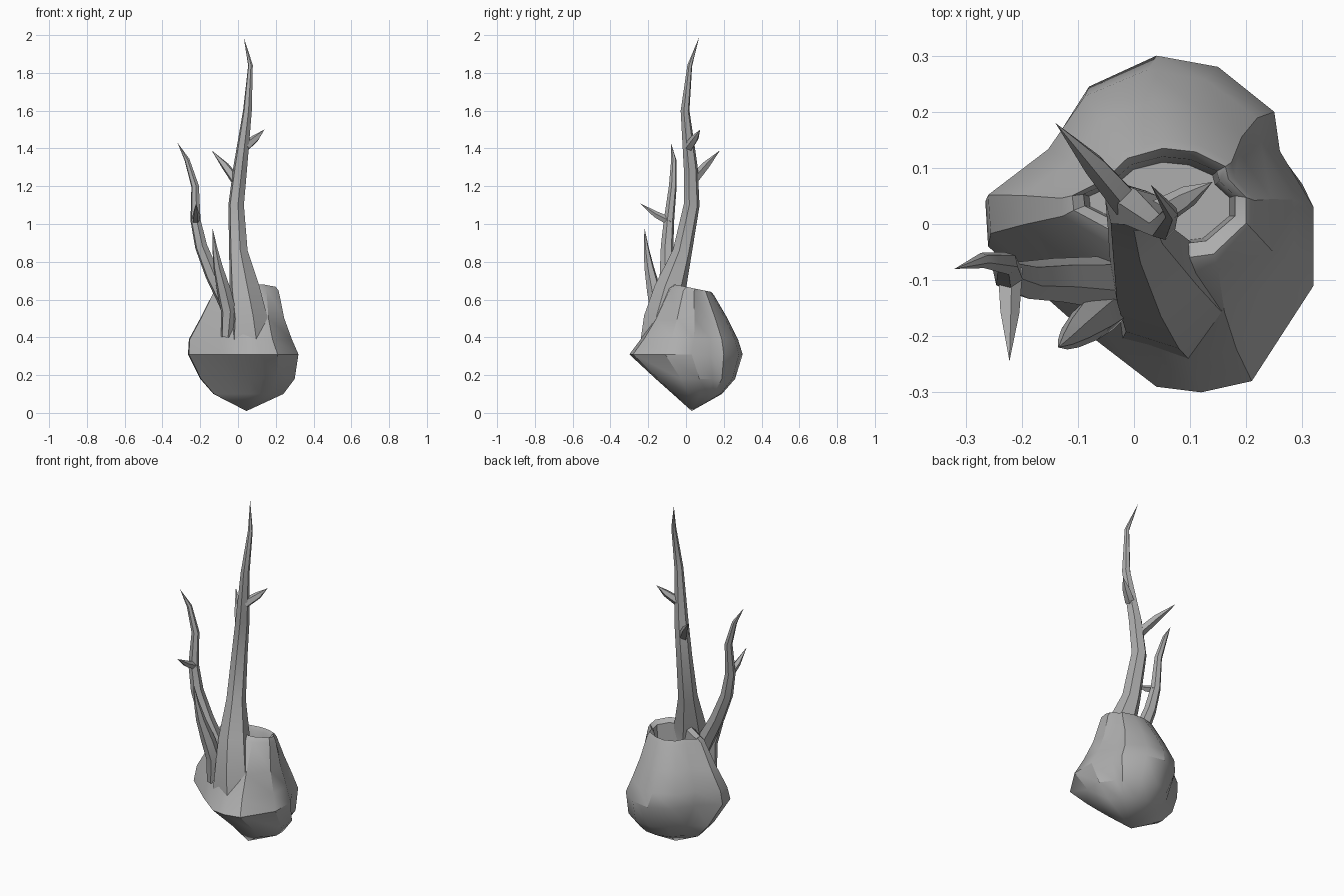
import bpy, bmesh, math
from mathutils import Vector

cube = bpy.data.objects.get("Cube")
if cube:
    bpy.data.objects.remove(cube)

grey = bpy.data.materials.new("plain_grey")
grey.use_nodes = True
colour = (0.42, 0.42, 0.42, 1)
grey.diffuse_color = colour
grey.node_tree.nodes["Principled BSDF"].inputs["Base Color"].default_value = colour


def loft(name, rings, start=None, end=None, angle=40):
    """Skin a list of rings, closing each end with a point or a flat cap."""
    bm = bmesh.new()
    loops = [[bm.verts.new(p) for p in ring] for ring in rings]
    n = len(loops[0])
    for a, b in zip(loops, loops[1:]):
        for i in range(n):
            j = (i + 1) % n
            bm.faces.new((a[i], a[j], b[j], b[i]))
    for loop, tip in ((loops[0], start), (loops[-1], end)):
        if tip is None:
            bm.faces.new(loop)
        else:
            v = bm.verts.new(tip)
            for i in range(n):
                bm.faces.new((loop[i], loop[(i + 1) % n], v))
    bmesh.ops.recalc_face_normals(bm, faces=bm.faces)
    mesh = bpy.data.meshes.new(name)
    bm.to_mesh(mesh)
    bm.free()
    mesh.materials.append(grey)
    ob = bpy.data.objects.new(name, mesh)
    bpy.context.collection.objects.link(ob)
    bpy.ops.object.select_all(action='DESELECT')
    ob.select_set(True)
    bpy.context.view_layer.objects.active = ob
    bpy.ops.object.shade_smooth_by_angle(angle=math.radians(angle))
    return ob


def shoot(name, path, tip, sides=6):
    """Tapered shoot: path holds (x, y, z, radius), ending in a sharp tip."""
    pts = [Vector(p[:3]) for p in path] + [Vector(tip)]
    rings = []
    for i, p in enumerate(path):
        axis = (pts[i + 1] - pts[max(i - 1, 0)]).normalized()
        side = axis.cross(Vector((0.3, 1, 0.1))).normalized()
        up = axis.cross(side)
        rings.append([pts[i] + p[3] * (side * math.cos(t) + up * math.sin(t))
                      for t in (math.tau * k / sides for k in range(sides))])
    return loft(name, rings, end=tip, angle=50)


# Bulb: one irregular outline fitted to the extents of each level
outline = [(0.32, 0.03), (0.32, -0.11), (0.21, -0.28), (0.12, -0.30),
           (0.04, -0.29), (-0.09, -0.19), (-0.26, -0.04), (-0.265, 0.04),
           (-0.15, 0.135), (-0.08, 0.245), (0.04, 0.30), (0.15, 0.28),
           (0.25, 0.2), (0.26, 0.13)]


def level(z, x0, x1, y0, y1, tilt=0):
    ring = []
    for x, y in outline:
        u, v = (x + 0.265) / 0.585, (y + 0.3) / 0.6
        ring.append((x0 + u * (x1 - x0), y0 + v * (y1 - y0), z + tilt * (0.5 - v)))
    return ring


bulb_levels = [
    level(0.10, -0.13, 0.24, -0.07, 0.19),
    level(0.18, -0.2, 0.30, -0.16, 0.26),
    level(0.31, -0.265, 0.32, -0.30, 0.30),
    level(0.39, -0.26, 0.285, -0.24, 0.275),
    level(0.50, -0.2, 0.245, -0.17, 0.22),
    level(0.64, -0.13, 0.215, -0.09, 0.15, 0.04),
    level(0.66, -0.11, 0.2, -0.06, 0.135, 0.04),
    level(0.64, -0.09, 0.18, -0.035, 0.12, 0.04),
    level(0.54, -0.08, 0.17, -0.03, 0.11),
]
loft("bulb", bulb_levels, start=(0.045, 0.03, 0.01), angle=32)

# Tall central stem with a flared foot
shoot("main_stem", [
    (0.07, -0.12, 0.38, 0.125), (0.06, -0.125, 0.50, 0.10),
    (0.035, -0.085, 0.65, 0.085), (0.002, -0.02, 0.85, 0.052),
    (-0.01, 0.03, 1.10, 0.043), (0.012, 0.025, 1.30, 0.038),
    (0.05, -0.005, 1.60, 0.024), (0.066, 0.02, 1.84, 0.013),
], (0.03, 0.07, 1.99))

# Slender side stem
shoot("side_stem", [
    (-0.02, -0.10, 0.50, 0.05), (-0.06, -0.105, 0.59, 0.048),
    (-0.135, -0.10, 0.73, 0.04), (-0.195, -0.10, 0.88, 0.034),
    (-0.225, -0.09, 1.02, 0.028), (-0.227, -0.07, 1.20, 0.021),
    (-0.27, -0.065, 1.34, 0.014),
], (-0.32, -0.08, 1.43))

# Short front sprout
shoot("front_sprout", [
    (-0.06, -0.15, 0.40, 0.03), (-0.05, -0.15, 0.54, 0.042),
    (-0.075, -0.17, 0.65, 0.038), (-0.105, -0.195, 0.77, 0.026),
    (-0.122, -0.21, 0.87, 0.014),
], (-0.135, -0.22, 0.98))

# Thorns
for name, root, mid, tip, r in (
    ("back_thorn", (-0.01, 0.035, 1.23), (-0.07, 0.105, 1.31), (-0.14, 0.18, 1.39), 0.028),
    ("upper_thorn", (0.04, 0.015, 1.41), (0.095, 0.048, 1.455), (0.14, 0.075, 1.50), 0.027),
    ("side_thorn", (-0.222, -0.08, 1.01), (-0.222, -0.16, 1.05), (-0.222, -0.245, 1.11), 0.024),
):
    shoot(name, [(*root, r), (*mid, r * 0.75)], tip, sides=5)
